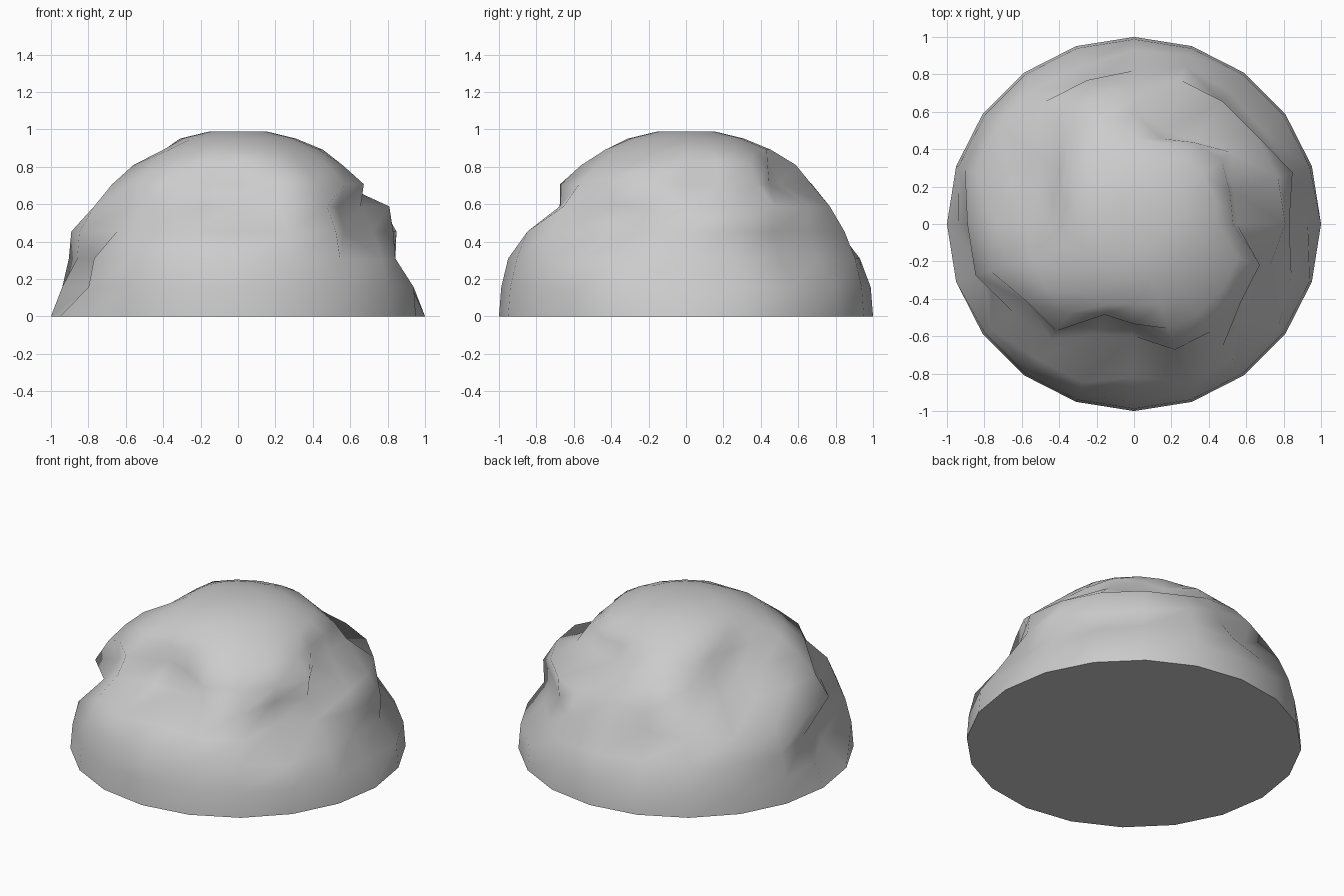
import bpy, bmesh, math

if "Cube" in bpy.data.objects:
    bpy.data.objects.remove(bpy.data.objects["Cube"])

SIDES, RINGS = 20, 9          # 18 degree columns, 9 degree rings
STEP = math.pi / 2 / 10

# Dents: (ring, first column, pushed-in radii of neighbouring columns)
DENTS = [
    # front hollow
    (3, 15, [.82]), (4, 13, [.76, .62, .60, .71]), (5, 14, [.51, .535]), (6, 14, [.51, .535]),
    (7, 15, [.43]),
    # front right hollow
    (2, 17, [.93]), (3, 18, [.70, .76]), (4, 18, [.66, .69]),
    # right side
    (1, 0, [.93]), (2, 19, [.885, .83, .885]), (3, 0, [.83]), (5, 0, [.55, .56, .65]),
    (6, 0, [.53, .54, .58]),
    # back right ledge and upper hollow
    (2, 2, [.85, .87]), (3, 2, [.79, .80]), (5, 3, [.55, .53, .67]), (6, 3, [.54, .48]),
    # back ledge
    (2, 5, [.93, .89]), (3, 5, [.82, .78]), (4, 5, [.76]),
    # back left hollow
    (4, 8, [.62, .69, .74]), (5, 8, [.52, .54, .57]), (6, 8, [.48, .45, .46]),
    (7, 9, [.41, .395, .42]),
    # left side
    (1, 10, [.94, .84]), (2, 10, [.86, .79]), (3, 12, [.80]), (4, 12, [.71]),
]
pushed = {(ring, (col + i) % SIDES): r
          for ring, col, radii in DENTS for i, r in enumerate(radii)}

bm = bmesh.new()
rows = []
for ring in range(RINGS + 1):
    z = math.sin(ring * STEP)
    row = []
    for col in range(SIDES):
        a = col * math.tau / SIDES
        r = pushed.get((ring, col), math.cos(ring * STEP))
        row.append(bm.verts.new((r * math.cos(a), r * math.sin(a), z)))
    rows.append(row)

# Dented side wall
for low, high in zip(rows, rows[1:]):
    for c in range(SIDES):
        n = (c + 1) % SIDES
        bm.faces.new((low[c], low[n], high[n], high[c])).smooth = True

# Flattened crown and flat base
bm.faces.new(rows[-1]).smooth = True
bm.faces.new(rows[0][::-1])
for e in bm.edges:
    if all(v in rows[0] for v in e.verts):
        e.smooth = False

mesh = bpy.data.meshes.new("boulder")
bm.to_mesh(mesh)
bm.free()
boulder = bpy.data.objects.new("boulder", mesh)
bpy.context.collection.objects.link(boulder)
